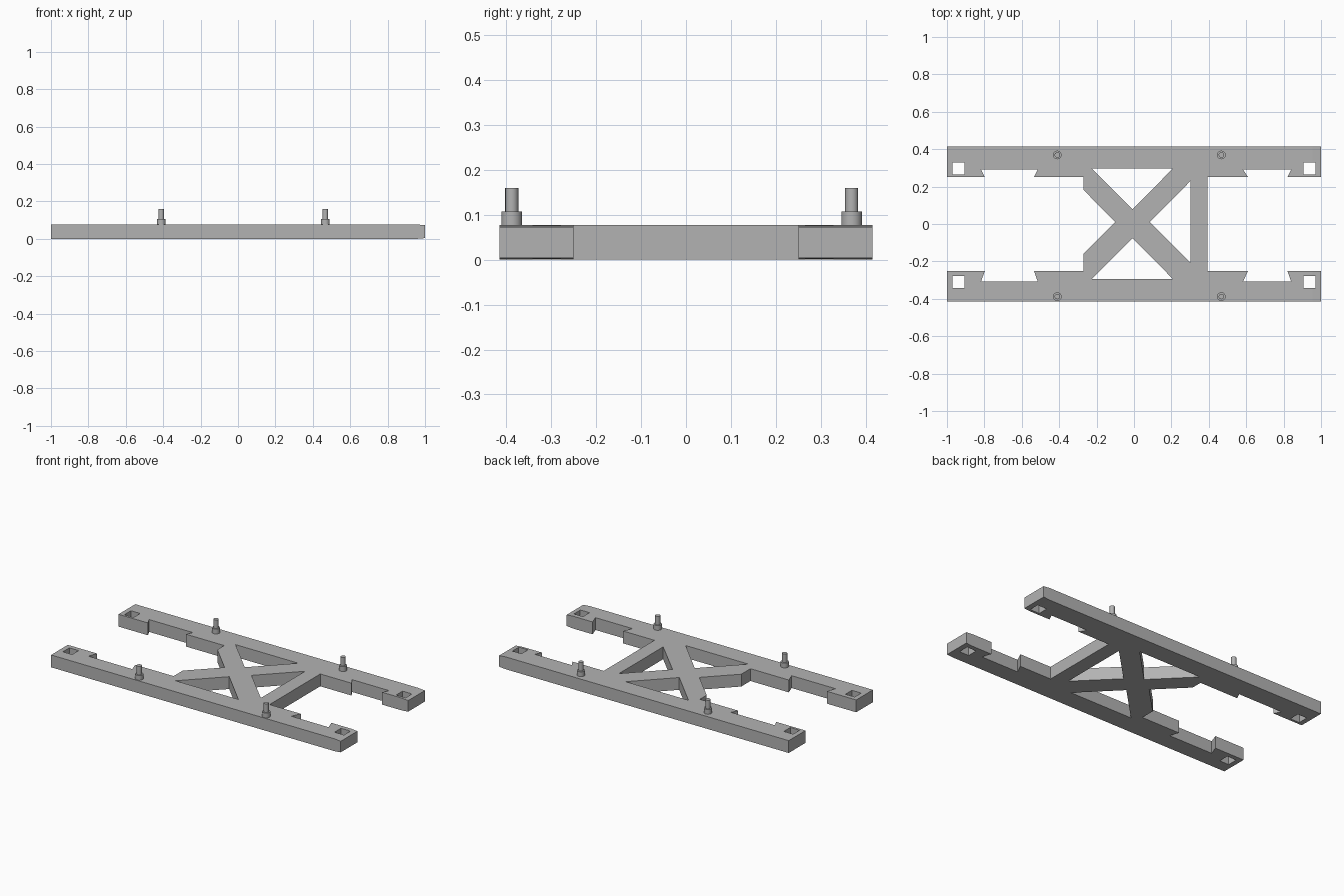
import bpy, bmesh
from mathutils import Matrix, Vector

default = bpy.data.objects.get("Cube")
if default:
    bpy.data.objects.remove(default, do_unlink=True)

THICK = 0.077
HALF_WIDTH = 0.415
INNER = 0.25

grey = bpy.data.materials.new("plain grey")
grey.use_nodes = True
colour = (0.45, 0.45, 0.45, 1)
grey.diffuse_color = colour
grey.node_tree.nodes["Principled BSDF"].inputs["Base Color"].default_value = colour


def add_object(name, bm):
    mesh = bpy.data.meshes.new(name)
    bm.to_mesh(mesh)
    bm.free()
    mesh.materials.append(grey)
    obj = bpy.data.objects.new(name, mesh)
    bpy.context.collection.objects.link(obj)
    return obj


def half_outline(side, slot_floor, brace_start):
    """One rail with two dovetail slots, from the brace outwards and round."""
    pts = [(-0.27, brace_start), (-0.27, INNER),
           (-0.535, INNER), (-0.515, slot_floor), (-0.818, slot_floor), (-0.797, INNER),
           (-1, INNER), (-1, HALF_WIDTH), (1, HALF_WIDTH), (1, INNER),
           (0.82, INNER), (0.84, slot_floor), (0.583, slot_floor), (0.61, INNER),
           (0.393, INNER)]
    return [(x, side * y) for x, y in pts]


def square_hole(x, y, half=0.032):
    return [(x - half, y - half), (x + half, y - half), (x + half, y + half), (x - half, y + half)]


# Frame profile: outline, brace windows and corner holes
loops = [
    [(-0.1, 0.011)] + half_outline(1, 0.291, 0.182) + half_outline(-1, 0.307, 0.16)[::-1],
    [(-0.225, 0.297), (0.208, 0.297), (-0.008, 0.078)],
    [(-0.225, -0.294), (0.208, -0.294), (-0.008, -0.075)],
    [(0.085, 0.011), (0.302, 0.23), (0.302, -0.206)],
]
loops += [square_hole(x, y) for x in (-0.938, 0.938) for y in (0.297, -0.31)]

curve = bpy.data.curves.new("frame_profile", "CURVE")
curve.dimensions = "2D"
curve.fill_mode = "BOTH"
curve.extrude = THICK / 2
for loop in loops:
    spline = curve.splines.new("POLY")
    spline.points.add(len(loop) - 1)
    for point, (x, y) in zip(spline.points, loop):
        point.co = (x, y, 0, 1)
    spline.use_cyclic_u = True
profile = bpy.data.objects.new("frame_profile", curve)
bpy.context.collection.objects.link(profile)
bpy.context.view_layer.update()
solid = bpy.data.meshes.new_from_object(profile)
bpy.data.objects.remove(profile, do_unlink=True)

bm = bmesh.new()
bm.from_mesh(solid)
bpy.data.meshes.remove(solid)
bmesh.ops.remove_doubles(bm, verts=bm.verts, dist=0.0001)
bmesh.ops.translate(bm, verts=bm.verts, vec=(0, 0, THICK / 2))

# Slight taper at the right-hand rail ends
TAPER_X = 0.955
bmesh.ops.bisect_plane(bm, geom=bm.verts[:] + bm.edges[:] + bm.faces[:],
                       plane_co=Vector((TAPER_X, 0, 0)), plane_no=Vector((1, 0, 0)))
for v in bm.verts:
    amount = 0.004 * max(0, v.co.x - TAPER_X) / (1 - TAPER_X)
    v.co.z += amount if v.co.z < THICK / 2 else -amount
bmesh.ops.recalc_face_normals(bm, faces=bm.faces)
for face in bm.faces:
    face.smooth = False
add_object("frame", bm)


# Stepped locating pegs
def add_peg(name, x, y):
    bm = bmesh.new()
    for radius, low, high in ((0.023, THICK - 0.01, 0.107), (0.0145, 0.1, 0.16)):
        bmesh.ops.create_cone(bm, cap_ends=True, segments=32, radius1=radius, radius2=radius,
                              depth=high - low,
                              matrix=Matrix.Translation((x, y, (low + high) / 2)))
    peg = add_object(name, bm)
    bpy.ops.object.select_all(action="DESELECT")
    peg.select_set(True)
    bpy.context.view_layer.objects.active = peg
    bpy.ops.object.shade_smooth_by_angle()


for end, x in (("right", -0.41), ("left", 0.467)):
    for face, y in (("front", -0.388), ("back", 0.369)):
        add_peg(f"{face}_{end}_peg", x, y)
